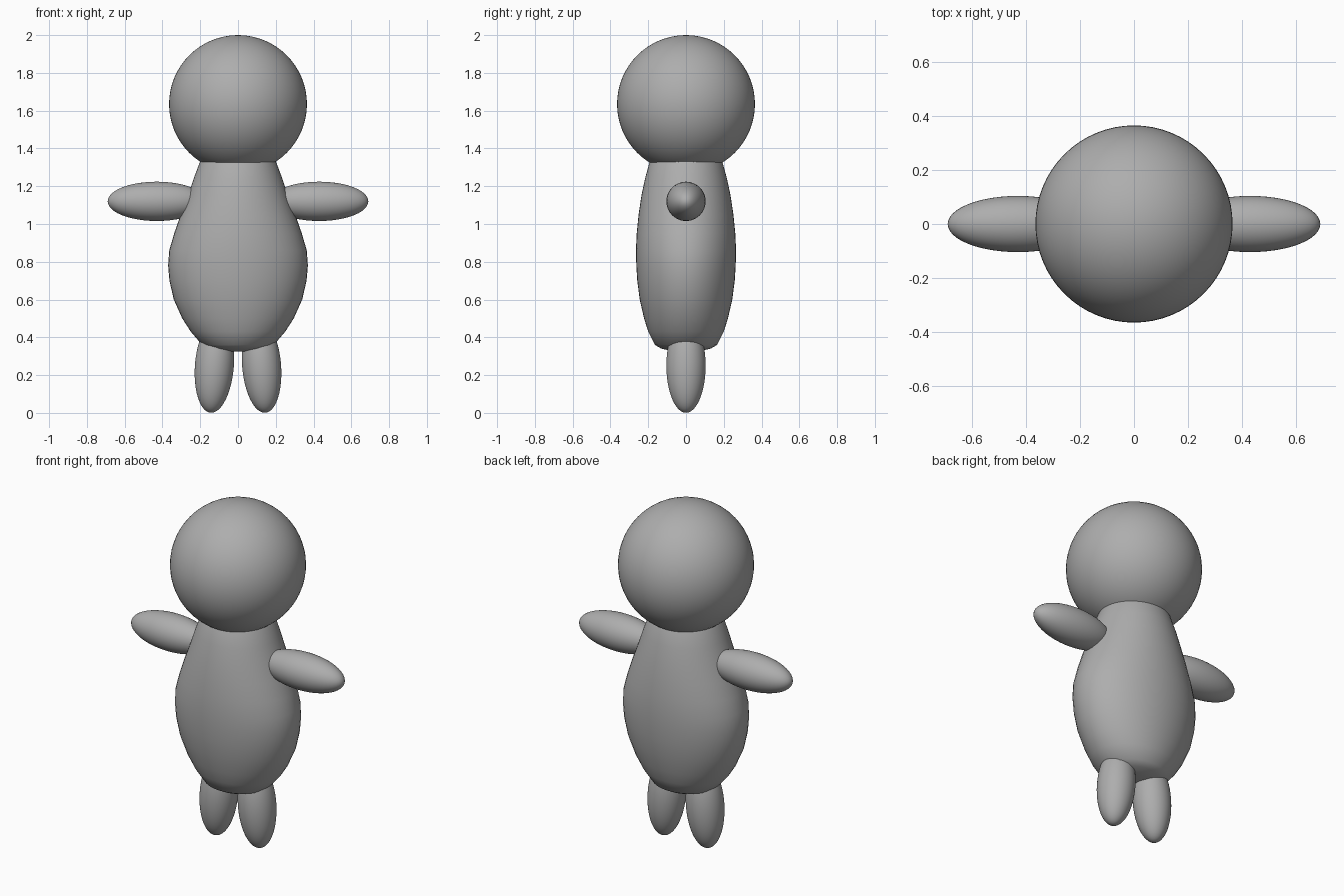
import bpy, bmesh, math
from mathutils import Matrix, Vector

cube = bpy.data.objects.get("Cube")
if cube:
    bpy.data.objects.remove(cube, do_unlink=True)

# One plain grey for the whole figure
grey = bpy.data.materials.new("plain grey")
grey.use_nodes = True
colour = (0.42, 0.42, 0.42, 1)
grey.diffuse_color = colour
grey.node_tree.nodes["Principled BSDF"].inputs["Base Color"].default_value = colour


def finish(name, bm):
    bmesh.ops.recalc_face_normals(bm, faces=bm.faces)
    mesh = bpy.data.meshes.new(name)
    bm.to_mesh(mesh)
    bm.free()
    mesh.materials.append(grey)
    mesh.shade_smooth()
    obj = bpy.data.objects.new(name, mesh)
    bpy.context.collection.objects.link(obj)
    return obj


def ellipsoid(name, centre, radii, tilt=0, segments=48, rings=24):
    """Sphere scaled to the radii, tilted about the y axis."""
    bm = bmesh.new()
    bmesh.ops.create_uvsphere(bm, u_segments=segments, v_segments=rings, radius=1)
    matrix = (Matrix.Translation(centre) @ Matrix.Rotation(tilt, 4, 'Y')
              @ Matrix.Diagonal(Vector((*radii, 1))))
    bmesh.ops.transform(bm, matrix=matrix, verts=bm.verts)
    return finish(name, bm)


def lofted_body(name, profile, sides=48):
    """Stack of ellipses given as height, half width, half depth."""
    bm = bmesh.new()
    loops = []
    for z, rx, ry in profile:
        angles = [math.tau * i / sides for i in range(sides)]
        loops.append([bm.verts.new((rx * math.cos(a), ry * math.sin(a), z)) for a in angles])
    for low, high in zip(loops, loops[1:]):
        for i in range(sides):
            j = (i + 1) % sides
            bm.faces.new((low[i], low[j], high[j], high[i]))
    bm.faces.new(loops[0][::-1])
    bm.faces.new(loops[-1])
    return finish(name, bm)


# Head
ellipsoid("head", (0, 0, 1.635), (0.365, 0.365, 0.365), segments=64, rings=32)

# Pear-shaped body, flattened front to back
lofted_body("body", [
    (0.325, 0.06, 0.06), (0.34, 0.14, 0.13), (0.36, 0.19, 0.165),
    (0.43, 0.25, 0.2), (0.5, 0.295, 0.222), (0.6, 0.34, 0.245),
    (0.7, 0.363, 0.258), (0.78, 0.37, 0.263), (0.86, 0.364, 0.265),
    (0.95, 0.338, 0.261), (1.05, 0.303, 0.251), (1.15, 0.265, 0.236),
    (1.24, 0.235, 0.217), (1.32, 0.205, 0.195), (1.37, 0.18, 0.17),
])

# Arms and legs, mirrored left and right
for side, s in (("left", 1), ("right", -1)):
    ellipsoid(side + "_arm", (s * 0.43, 0, 1.12), (0.26, 0.104, 0.104))
    ellipsoid(side + "_leg", (s * 0.125, 0, 0.25), (0.103, 0.104, 0.25), tilt=-s * 0.08)
